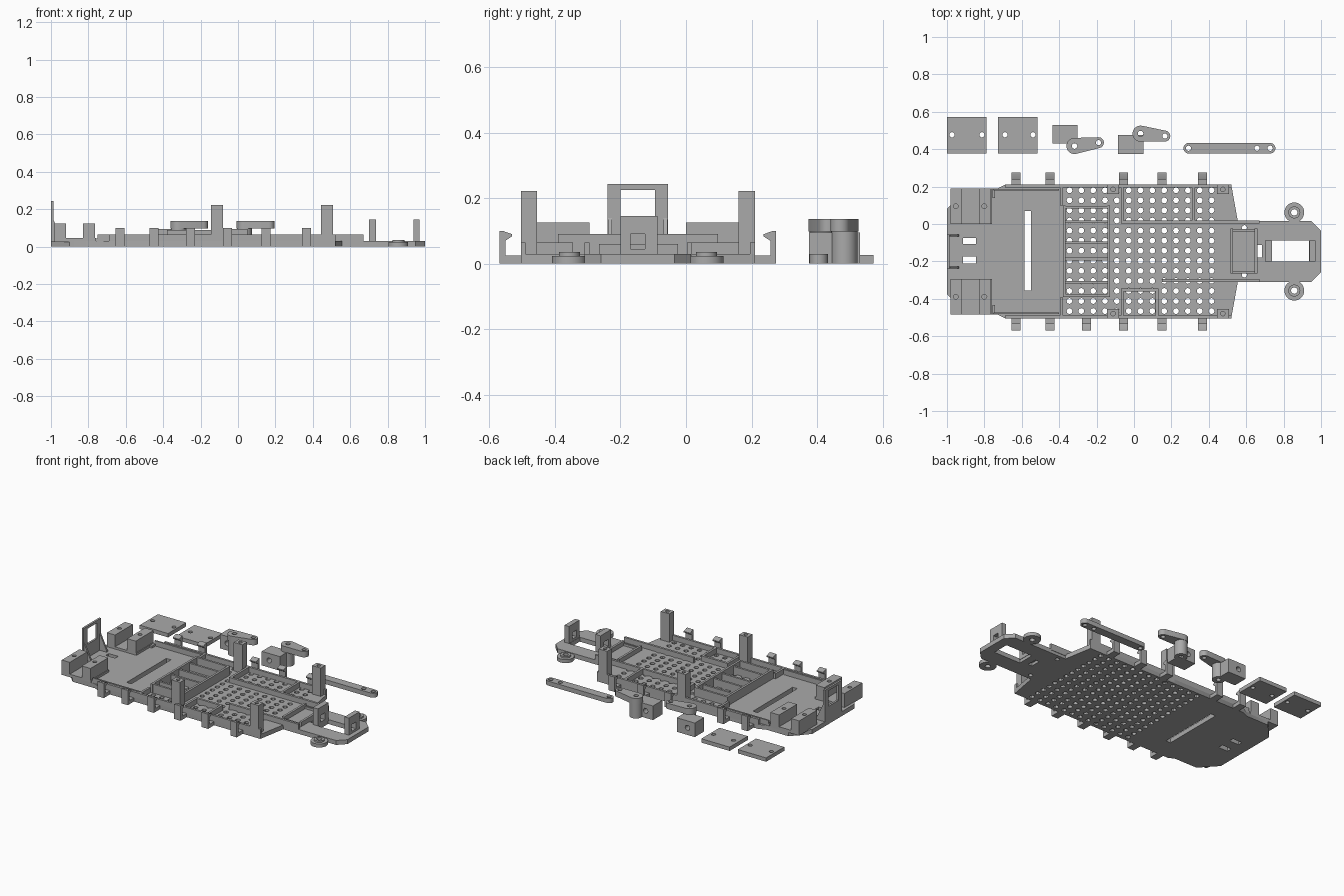
import bpy, bmesh, math

if "Cube" in bpy.data.objects:
    bpy.data.objects.remove(bpy.data.objects["Cube"])

grey = bpy.data.materials.new("plain grey")
grey.use_nodes = True
colour = (0.4, 0.4, 0.4, 1)
grey.diffuse_color = colour
grey.node_tree.nodes["Principled BSDF"].inputs["Base Color"].default_value = colour

MID = -0.147      # centre line of the chassis
FLOOR = 0.03      # thickness of the base plate
parts = []


def rect(x0, x1, y0, y1):
    return [(x0, y0), (x1, y0), (x1, y1), (x0, y1)]


def circle(x, y, r, n=24):
    return [(x + r * math.cos(2 * math.pi * i / n), y + r * math.sin(2 * math.pi * i / n)) for i in range(n)]


def link(x0, y0, r0, x1, y1, r1, n=14):
    """Outline of two round ends joined by straight flanks."""
    a = math.atan2(y1 - y0, x1 - x0)
    d = math.acos((r0 - r1) / math.hypot(x1 - x0, y1 - y0))
    pts = []
    for x, y, r, start, end in ((x0, y0, r0, a + d, a + 2 * math.pi - d), (x1, y1, r1, a - d, a + d)):
        for i in range(n + 1):
            t = start + (end - start) * i / n
            pts.append((x + r * math.cos(t), y + r * math.sin(t)))
    return pts


def add_prism(bm, pts, h0, h1, axis):
    place = {"Z": lambda a, b, h: (a, b, h), "Y": lambda a, b, h: (a, h, b), "X": lambda a, b, h: (h, a, b)}[axis]
    low = [bm.verts.new(place(a, b, h0)) for a, b in pts]
    high = [bm.verts.new(place(a, b, h1)) for a, b in pts]
    bm.faces.new(low)
    bm.faces.new(high)
    n = len(pts)
    for i in range(n):
        j = (i + 1) % n
        bm.faces.new((low[i], low[j], high[j], high[i]))


def make_object(name, outlines, h0, h1, axis):
    bm = bmesh.new()
    for pts in outlines:
        add_prism(bm, pts, h0, h1, axis)
    bmesh.ops.recalc_face_normals(bm, faces=bm.faces)
    mesh = bpy.data.meshes.new(name)
    bm.to_mesh(mesh)
    bm.free()
    ob = bpy.data.objects.new(name, mesh)
    bpy.context.collection.objects.link(ob)
    return ob


def prism(name, pts, h0, h1, holes=(), axis="Z", cut_from=None):
    """Extruded outline, with hole outlines cut along the same axis."""
    ob = make_object(name, [pts], h0, h1, axis)
    if holes:
        start = h0 - 0.05 if cut_from is None else cut_from
        cutter = make_object("cutter", holes, start, h1 + 0.05, axis)
        cutter.hide_render = True
        mod = ob.modifiers.new("holes", "BOOLEAN")
        mod.operation, mod.solver, mod.object = "DIFFERENCE", "EXACT", cutter
        graph = bpy.context.evaluated_depsgraph_get()
        cut = bpy.data.meshes.new_from_object(ob.evaluated_get(graph))
        ob.modifiers.clear()
        ob.data = cut
        bpy.data.objects.remove(cutter)
    ob.data.materials.clear()
    ob.data.materials.append(grey)
    parts.append(ob)
    return ob


def wall(name, x0, x1, y0, y1, top=0.065, bottom=0.02):
    return prism(name, rect(x0, x1, min(y0, y1), max(y0, y1)), bottom, top)


# Base plate: half outline mirrored over the centre line
half = [(-1, 0.08), (-0.9, 0.19), (-0.73, 0.19), (-0.69, 0.21), (0.52, 0.21),
        (0.555, 0.015), (0.95, 0.015), (1, -0.035)]
outline = half + [(x, 2 * MID - y) for x, y in reversed(half)]
holes = [circle(-0.345 + 0.0633 * i, 0.18 - 0.0538 * j, 0.0155, 12) for i in range(13) for j in range(13)]
holes += [rect(-0.585, -0.55, -0.355, 0.07),
          rect(-0.915, -0.845, -0.107, -0.075), rect(-0.915, -0.845, -0.21, -0.175),
          rect(0.735, 0.935, -0.2, -0.087), rect(0.655, 0.685, -0.18, -0.113),
          circle(0.59, -0.02, 0.014, 12), circle(0.59, -0.272, 0.014, 12)]
prism("base_plate", outline, 0, FLOOR, holes)

# Parts that repeat on both sides
for side, s in (("left", 1), ("right", -1)):
    def my(y):
        return y if s > 0 else 2 * MID - y

    wall(side + "_side_wall", -0.69, 0.52, my(0.195), my(0.21))
    wall(side + "_bay_lip", -0.75, -0.4, my(0.178), my(0.188))
    wall(side + "_bay_rear_return", -0.757, -0.742, my(0.14), my(0.188), 0.045)
    wall(side + "_bay_front_return", -0.395, -0.38, my(0.1), my(0.195))

    # Servo mount: low bed with two drilled blocks
    y0, y1 = sorted((my(0), my(0.19)))
    yc = my(0.095)
    prism(side + "_servo_bed", rect(-0.98, -0.76, y0, y1), 0.025, 0.045)
    for label, x0, x1, xh in (("rear", -0.98, -0.92, -0.953), ("front", -0.83, -0.765, -0.8)):
        prism(f"{side}_servo_block_{label}", rect(x0, x1, y0, y1), 0.03, 0.125,
              [circle(xh, yc, 0.013, 16)], cut_from=0.06)

    # Tall body posts with a screw hole on top
    for label, x in (("rear", -0.112), ("front", 0.475)):
        yp = my(0.185)
        prism(f"{side}_post_{label}", rect(x - 0.032, x + 0.032, yp - 0.025, yp + 0.025), 0.01, 0.222,
              [circle(x, yp, 0.012, 16)], cut_from=0.15)

    # Snap clips
    profile = [(0.205, 0), (0.275, 0), (0.275, 0.1), (0.265, 0.1), (0.237, 0.09),
               (0.237, 0.083), (0.257, 0.07), (0.257, 0.025), (0.205, 0.025)]
    spots = [-0.63, -0.45, -0.055, 0.15, 0.365] + ([-0.255] if s < 0 else [])
    for i, x in enumerate(spots):
        prism(f"{side}_clip_{i + 1}", [(my(y), z) for y, z in profile], x - 0.024, x + 0.024, axis="X")

    # Round bumper mounts
    yb = my(0.062)
    prism(side + "_bumper_ring", circle(0.857, yb, 0.053, 32), 0, 0.024, [circle(0.857, yb, 0.017)])
    prism(side + "_bumper_boss", circle(0.857, yb, 0.032, 32), 0.02, 0.035, [circle(0.857, yb, 0.017)])

    # Braces behind the camera plate
    yr = my(-0.062)
    prism(side + "_camera_brace", [(-1, 0.02), (-0.935, 0.02), (-0.935, 0.04), (-0.985, 0.14), (-1, 0.14)],
          yr - 0.006, yr + 0.006, axis="Y")

# Camera plate with a window
prism("camera_plate", rect(-0.24, -0.055, 0, 0.243), -1, -0.987, [rect(-0.2, -0.095, 0.12, 0.225)], axis="X")

# Battery box with dividers
wall("battery_box_rear", -0.38, -0.365, -0.39, 0.098, 0.09)
wall("battery_box_front", -0.142, -0.127, -0.39, 0.098, 0.09)
for i, y in enumerate((0.09, 0.012, -0.1, -0.187, -0.312, -0.382)):
    wall(f"battery_divider_{i + 1}", -0.38, -0.127, y - 0.007, y + 0.007, 0.09 if i in (0, 5) else 0.08)

# Circuit board pockets and front rails
wall("left_rail", -0.07, 0.67, 0.003, 0.018)
wall("left_pocket_rear", -0.07, -0.055, 0.01, 0.2)
wall("left_pocket_front", 0.31, 0.325, 0.01, 0.2)
wall("right_rail", 0.15, 0.67, -0.31, -0.295)
wall("right_pocket_rear", -0.07, -0.055, -0.5, -0.345)
wall("right_pocket_front", 0.115, 0.13, -0.5, -0.345)
wall("right_pocket_side", -0.07, 0.13, -0.36, -0.345)

# Steering frame
for label, x in (("rear", 0.515), ("front", 0.645)):
    wall("steering_frame_" + label, x, x + 0.015, -0.265, -0.025, 0.06)
for label, y in (("left", -0.04), ("right", -0.265)):
    wall("steering_frame_" + label, 0.515, 0.66, y, y + 0.012, 0.045)

# Steering servo towers with an opening
opening = rect(-0.17, -0.125, 0.045, 0.09)
for label, x0, x1 in (("rear", 0.7, 0.738), ("front", 0.937, 0.97)):
    prism("steering_tower_" + label, rect(-0.2, -0.087, 0.02, 0.145), x0, x1, [opening], axis="X")

# Loose cover plates
for i, (x0, h0, h1) in enumerate(((-1, -0.973, -0.813), (-0.727, -0.69, -0.54))):
    prism(f"cover_plate_{i + 1}", rect(x0, x0 + 0.212, 0.378, 0.572), 0, 0.026,
          [circle(h, 0.477, 0.014, 16) for h in (h0, h1)])

# Loose steering link
prism("steering_link", link(0.292, 0.405, 0.028, 0.728, 0.405, 0.028), 0, 0.03,
      [circle(x, 0.405, 0.014, 16) for x in (0.292, 0.657, 0.728)])

# Loose steering knuckles: block, upright and arm
for label, bx, by, x0, y0, x1, y1 in (("left", -0.437, 0.43, -0.318, 0.417, -0.19, 0.435),
                                      ("right", -0.085, 0.375, 0.035, 0.483, 0.165, 0.47)):
    pin = circle(x0, y0, 0.015, 16)
    prism(label + "_knuckle_block", rect(bx, bx + 0.135, 0, 0.095), by, by + 0.1,
          [circle(bx + 0.055, 0.048, 0.017, 16)], axis="Y")
    prism(label + "_knuckle_upright", circle(x0, y0, 0.04, 32), 0, 0.11, [pin])
    prism(label + "_knuckle_arm", link(x0, y0, 0.043, x1, y1, 0.029), 0.098, 0.137,
          [pin, circle(x1, y1, 0.014, 16)])

# Smooth the round parts and keep sharp edges
bpy.ops.object.select_all(action="DESELECT")
for ob in parts:
    ob.select_set(True)
bpy.context.view_layer.objects.active = parts[0]
bpy.ops.object.shade_smooth_by_angle()
